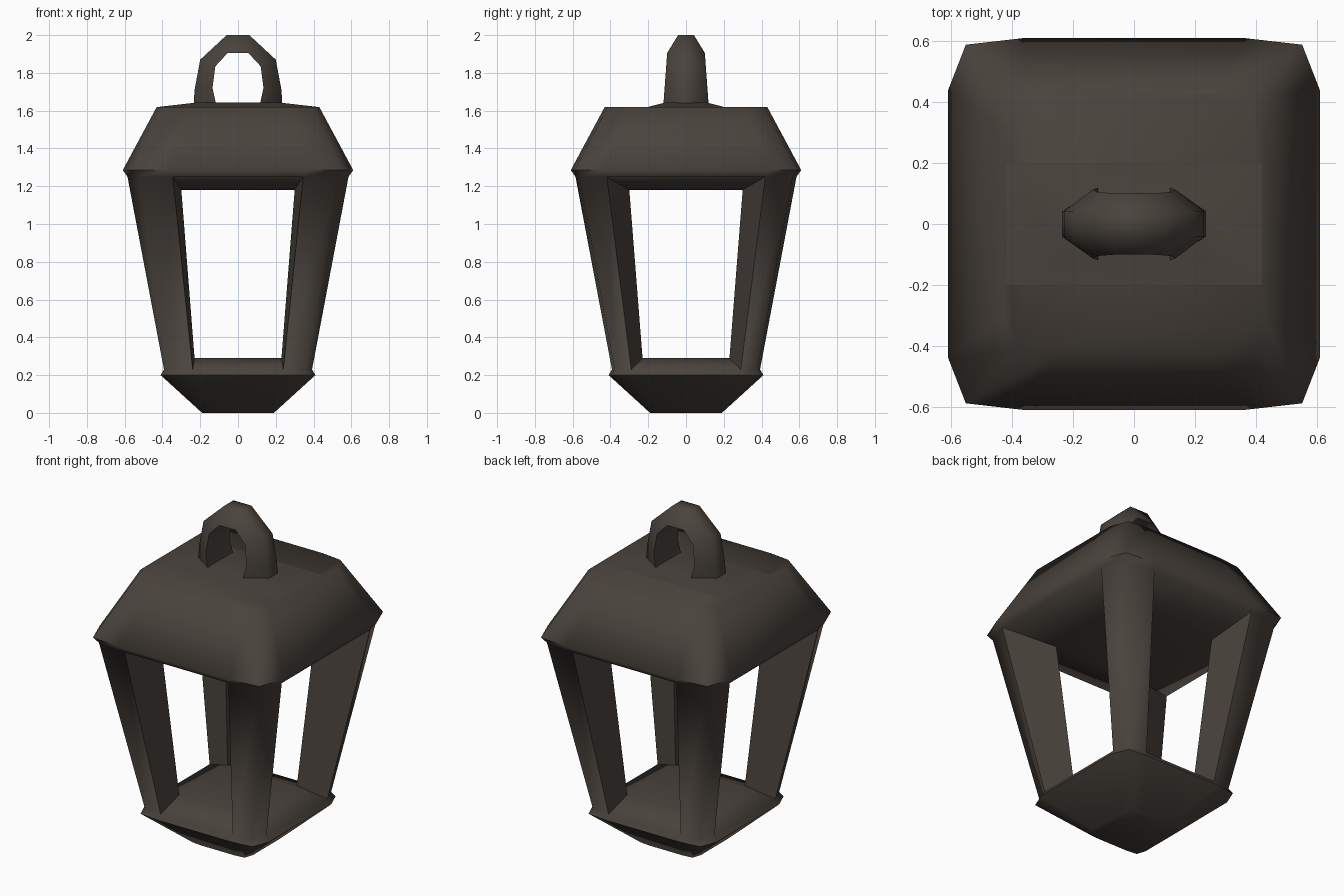
import bpy, bmesh, math

if "Cube" in bpy.data.objects:
    bpy.data.objects.remove(bpy.data.objects["Cube"])

iron = bpy.data.materials.new("dark iron")
iron.diffuse_color = (0.068, 0.056, 0.046, 1)
iron.use_nodes = True
iron.node_tree.nodes["Principled BSDF"].inputs["Base Color"].default_value = iron.diffuse_color


def finish(bm, name, angle):
    bmesh.ops.recalc_face_normals(bm, faces=bm.faces)
    me = bpy.data.meshes.new(name)
    bm.to_mesh(me)
    bm.free()
    me.materials.append(iron)
    ob = bpy.data.objects.new(name, me)
    bpy.context.collection.objects.link(ob)
    bpy.ops.object.select_all(action='DESELECT')
    ob.select_set(True)
    bpy.context.view_layer.objects.active = ob
    bpy.ops.object.shade_smooth_by_angle(angle=math.radians(angle))
    return ob


def ring(bm, h, wx, wy, z):
    """Square of half width h with three points per blunted corner."""
    quarter = [(h, wy), (h * 0.905, h * 0.965), (wx, h)]
    pts = []
    for sx, sy in ((1, 1), (-1, 1), (-1, -1), (1, -1)):
        q = quarter if sx * sy > 0 else quarter[::-1]
        pts += [(sx * x, sy * y, z) for x, y in q]
    return [bm.verts.new(p) for p in pts]


# lantern body: base, four corner posts and roof as one shell
bm = bmesh.new()
rings = [ring(bm, *r) for r in (
    (0.19, 0.11, 0.13, 0.0),
    (0.41, 0.25, 0.30, 0.20),
    (0.392, 0.24, 0.29, 0.23),
    (0.585, 0.345, 0.42, 1.25),
    (0.61, 0.365, 0.44, 1.285),
    (0.43, 0.26, 0.31, 1.62))]
bm.faces.new(rings[0])
bm.faces.new(rings[-1])


def inner_square(h, z):
    return [bm.verts.new((sx * h, sy * h, z))
            for sx, sy in ((1, 1), (-1, 1), (-1, -1), (1, -1))]


floor = inner_square(0.23, 0.29)
ceiling = inner_square(0.30, 1.18)
bm.faces.new(floor)
bm.faces.new(ceiling)
for level, (lo, hi) in enumerate(zip(rings, rings[1:])):
    for i in range(12):
        j = (i + 1) % 12
        if level == 2 and i % 3 == 2:
            # window opening: sill, lintel and two jambs
            c, d = i // 3, (i // 3 + 1) % 4
            bm.faces.new((lo[i], lo[j], floor[d], floor[c]))
            bm.faces.new((hi[i], hi[j], ceiling[d], ceiling[c]))
            bm.faces.new((lo[i], hi[i], ceiling[c], floor[c]))
            bm.faces.new((lo[j], hi[j], ceiling[d], floor[d]))
        else:
            bm.faces.new((lo[i], lo[j], hi[j], hi[i]))
finish(bm, "lantern_body", 64)

# low mound under the handle
bm = bmesh.new()
mound = [[bm.verts.new((sx * x, sy * y, z))
          for sx, sy in ((1, 1), (-1, 1), (-1, -1), (1, -1))]
         for x, y, z in ((0.42, 0.20, 1.62), (0.22, 0.11, 1.643))]
for i in range(4):
    j = (i + 1) % 4
    bm.faces.new((mound[0][i], mound[0][j], mound[1][j], mound[1][i]))
bm.faces.new(mound[1])
finish(bm, "roof_mound", 60)

# carrying loop: arch wide on the inside and narrow on the outside
outer = [(0.235, 1.63), (0.23, 1.71), (0.20, 1.87), (0.06, 2.0)]
inner = [(0.115, 1.63), (0.135, 1.72), (0.12, 1.835), (0.055, 1.905)]
outer += [(-x, z) for x, z in reversed(outer)]
inner += [(-x, z) for x, z in reversed(inner)]
bm = bmesh.new()
sections = []
for (ox, oz), (ix, iz) in zip(outer, inner):
    wide = 0.10 + 0.02 * max(0, (1.9 - iz) / 0.27)
    sections.append([bm.verts.new(p) for p in (
        (ox, -0.042, oz), (ox, 0.042, oz), (ix, wide, iz), (ix, -wide, iz))])
for a, b in zip(sections, sections[1:]):
    for i in range(4):
        j = (i + 1) % 4
        bm.faces.new((a[i], a[j], b[j], b[i]))
finish(bm, "carrying_loop", 64)
